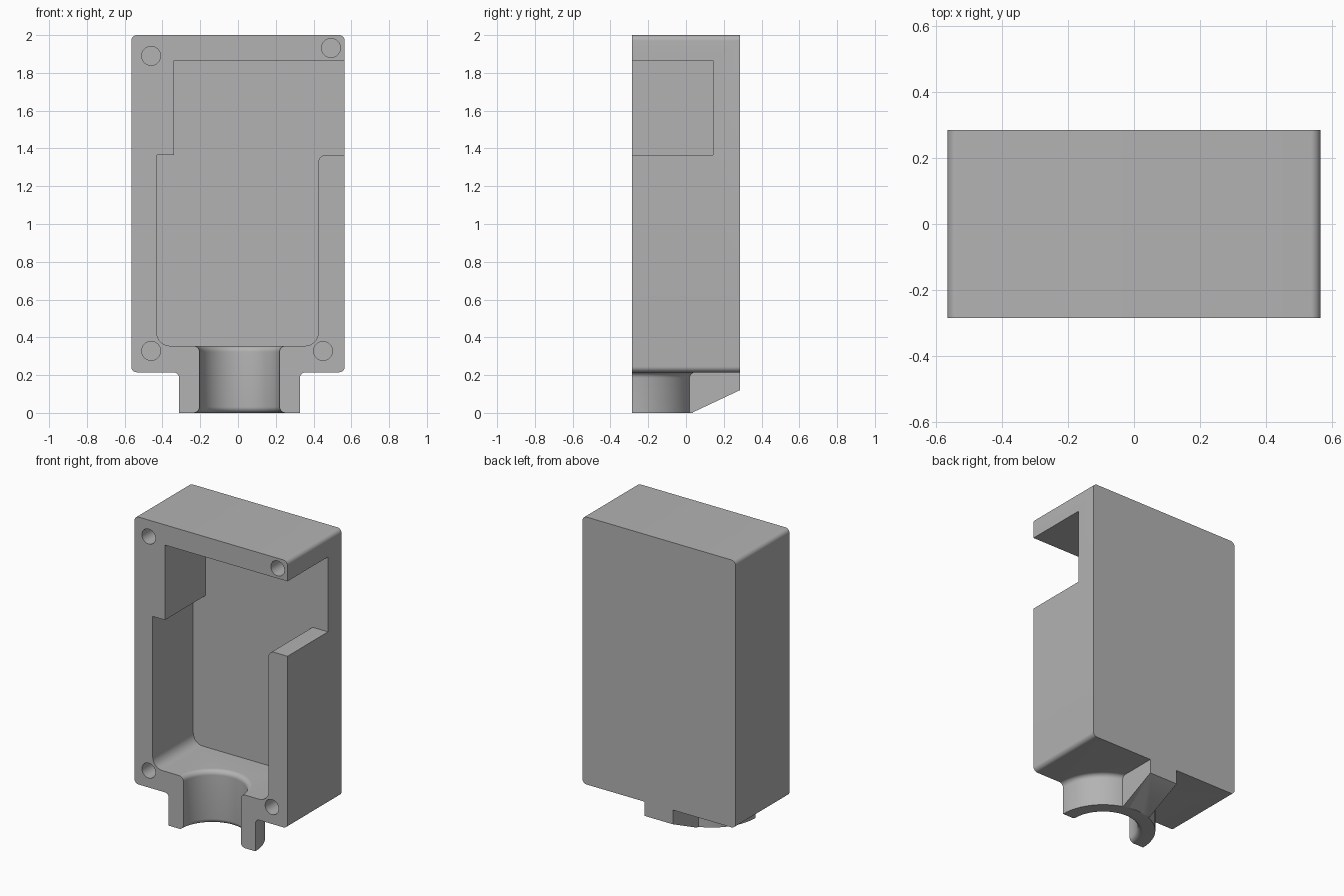
import bpy, bmesh, math
from mathutils import Vector

if "Cube" in bpy.data.objects:
    bpy.data.objects.remove(bpy.data.objects["Cube"])

FRONT, BACK = -0.285, 0.285
OVER = FRONT - 0.15          # parts overshoot the front, then get trimmed flush
AXIS_X = 0.008               # centre of the cable neck

grey = bpy.data.materials.new("plain grey")
grey.use_nodes = True
colour = (0.45, 0.45, 0.45, 1)
grey.diffuse_color = colour
grey.node_tree.nodes["Principled BSDF"].inputs["Base Color"].default_value = colour


def finish(bm, name):
    bmesh.ops.recalc_face_normals(bm, faces=bm.faces)
    mesh = bpy.data.meshes.new(name)
    bm.to_mesh(mesh)
    bm.free()
    mesh.materials.append(grey)
    obj = bpy.data.objects.new(name, mesh)
    bpy.context.collection.objects.link(obj)
    return obj


def rounded(corners, steps=8):
    """Outline from (a, b, radius) right-angle corners."""
    out = []
    for i, (a, b, r) in enumerate(corners):
        p = Vector((a, b))
        if r == 0:
            out.append(p)
            continue
        d1 = (Vector(corners[i - 1][:2]) - p).normalized()
        d2 = (Vector(corners[(i + 1) % len(corners)][:2]) - p).normalized()
        c = p + r * (d1 + d2)
        for k in range(steps + 1):
            t = math.pi / 2 * k / steps
            out.append(c - r * (d2 * math.cos(t) + d1 * math.sin(t)))
    return out


def prism(name, outline, start, end, axis="y"):
    """Extrude an outline: (x, z) along y, or (y, z) along x."""
    bm = bmesh.new()
    place = (lambda a, b: (a, start, b)) if axis == "y" else (lambda a, b: (start, a, b))
    face = bm.faces.new([bm.verts.new(place(a, b)) for a, b in outline])
    moved = bmesh.ops.extrude_face_region(bm, geom=[face])["geom"]
    shift = (0, end - start, 0) if axis == "y" else (end - start, 0, 0)
    bmesh.ops.translate(bm, vec=shift, verts=[v for v in moved if isinstance(v, bmesh.types.BMVert)])
    return finish(bm, name)


def lathe(name, profile, steps=72):
    """Solid of revolution about the neck axis from (radius, z) points."""
    bm = bmesh.new()
    rings = []
    for k in range(steps):
        t = math.tau * k / steps
        rings.append([bm.verts.new((AXIS_X + r * math.cos(t), FRONT + r * math.sin(t), z))
                      for r, z in profile])
    for k in range(steps):
        a, b = rings[k], rings[(k + 1) % steps]
        for i in range(len(profile) - 1):
            bm.faces.new((a[i], b[i], b[i + 1], a[i + 1]))
    bm.faces.new([ring[0] for ring in rings])
    bm.faces.new([ring[-1] for ring in rings])
    return finish(bm, name)


def combine(target, tool, operation):
    mod = target.modifiers.new(operation.lower(), "BOOLEAN")
    mod.operation, mod.object, mod.solver = operation, tool, "EXACT"
    bpy.context.view_layer.objects.active = target
    bpy.ops.object.modifier_apply(modifier=mod.name)
    bpy.data.objects.remove(tool)


def box(x0, x1, z0, z1, r=0):
    return rounded([(x0, z0, r), (x1, z0, r), (x1, z1, r), (x0, z1, r)])


# Outer shell block
housing = prism("housing", box(-0.565, 0.565, 0.215, 2, 0.03), OVER, BACK)

# Cable neck, filleted into the underside
neck = [(0.32, 0)] + [tuple(p) for p in rounded(
    [(0.32, 0, 0), (0.32, 0.215, 0.03), (0.40, 0.215, 0)])[1:-1]] + [(0.35, 0.24)]
combine(housing, lathe("neck", neck), "UNION")

# Sloping rib behind the neck
rib = [(-0.2, 0), (0.03, 0), (BACK, 0.12), (BACK, 0.26), (-0.2, 0.26)]
combine(housing, prism("rib", rib, -0.102, 0.108, "x"), "UNION")

# Stepped cavity, open through the side wall
cavity = rounded([(-0.43, 0.355, 0.07), (0.425, 0.355, 0.07), (0.425, 1.365, 0.04),
                  (0.7, 1.365, 0), (0.7, 1.865, 0), (-0.34, 1.865, 0),
                  (-0.34, 1.365, 0), (-0.43, 1.365, 0)])
combine(housing, prism("cavity", cavity, OVER - 0.1, 0.142), "DIFFERENCE")

# Cable bore with flared ends
R, F = 0.212, 0.032
arc = [math.pi / 2 * k / 8 for k in range(9)]
bore = [(R + F, -0.05)]
bore += [(R + F - F * math.sin(t), F - F * math.cos(t)) for t in arc]
bore += [(R + F - F * math.cos(t), 0.355 - F + F * math.sin(t)) for t in arc]
bore += [(R + F, 0.42)]
combine(housing, lathe("bore", bore), "DIFFERENCE")

# Blind screw holes
for x, z in [(-0.46, 1.89), (0.492, 1.932), (-0.46, 0.328), (0.45, 0.328)]:
    ring = [(x + 0.05 * math.cos(math.tau * k / 32), z + 0.05 * math.sin(math.tau * k / 32))
            for k in range(32)]
    combine(housing, prism("screw_hole", ring, OVER - 0.1, 0.1), "DIFFERENCE")

# Trim everything flush with the front plane
combine(housing, prism("front_trim", box(-1, 1, -0.5, 2.5), -1.5, FRONT), "DIFFERENCE")

bpy.ops.object.select_all(action="DESELECT")
housing.select_set(True)
bpy.context.view_layer.objects.active = housing
bpy.ops.object.shade_smooth_by_angle(angle=math.radians(30))
